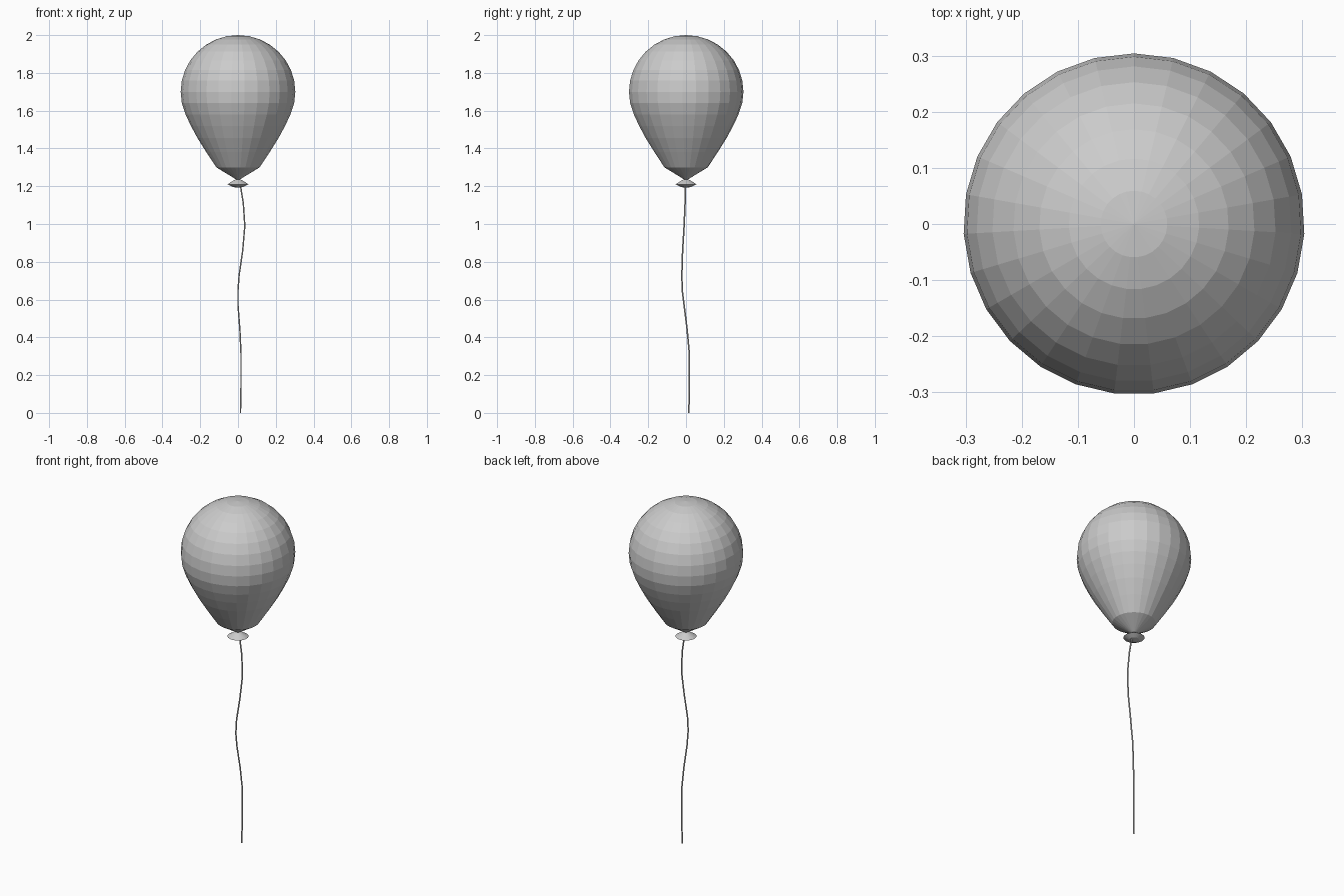
import bpy, bmesh, math

if "Cube" in bpy.data.objects:
    bpy.data.objects.remove(bpy.data.objects["Cube"])

def lathe(name, profile, sides, start=math.pi / 2):
    """Flat-shaded surface of revolution; radius 0 makes a pole."""
    bm = bmesh.new()
    rings = []
    for r, z in profile:
        if r == 0:
            rings.append([bm.verts.new((0, 0, z))] * sides)
        else:
            rings.append([bm.verts.new((r * math.cos(start + 2 * math.pi * i / sides),
                                        r * math.sin(start + 2 * math.pi * i / sides), z))
                          for i in range(sides)])
    for a, b in zip(rings, rings[1:]):
        for i in range(sides):
            j = (i + 1) % sides
            bm.faces.new(list(dict.fromkeys((a[i], b[i], b[j], a[j]))))
    bmesh.ops.recalc_face_normals(bm, faces=bm.faces)
    me = bpy.data.meshes.new(name)
    bm.to_mesh(me)
    bm.free()
    ob = bpy.data.objects.new(name, me)
    bpy.context.collection.objects.link(ob)
    return ob

# Balloon body: hemisphere on top, tapering lower half
R = 0.304
dome = [(R * math.sin(math.radians(11.25 * i)), 1.7 + 0.3 * math.cos(math.radians(11.25 * i)))
        for i in range(9)]
dome[0] = (0, 2.0)
taper = [(0.298, 1.64), (0.278, 1.58), (0.25, 1.52), (0.215, 1.455),
         (0.168, 1.38), (0.115, 1.30), (0, 1.23)]
lathe("balloon", dome + taper, 27)

# Tied knot lip
lathe("knot", [(0, 1.238), (0.018, 1.234), (0.056, 1.21), (0.028, 1.196), (0, 1.192)], 27)

# Wavy string
path = [(0.012, -0.003, 1.21), (0.028, -0.005, 1.11), (0.036, -0.010, 0.99),
        (0.025, -0.018, 0.86), (0.006, -0.022, 0.73), (0.0, -0.020, 0.65), (0.0, -0.010, 0.57),
        (0.010, 0.006, 0.44), (0.016, 0.018, 0.31), (0.016, 0.018, 0.15), (0.013, 0.015, 0)]
cu = bpy.data.curves.new("string", 'CURVE')
cu.dimensions = '3D'
cu.bevel_depth = 0.004
cu.bevel_resolution = 1
cu.use_fill_caps = True
sp = cu.splines.new('POLY')
sp.points.add(len(path) - 1)
for p, c in zip(sp.points, path):
    p.co = (*c, 1)
bpy.context.collection.objects.link(bpy.data.objects.new("string", cu))
